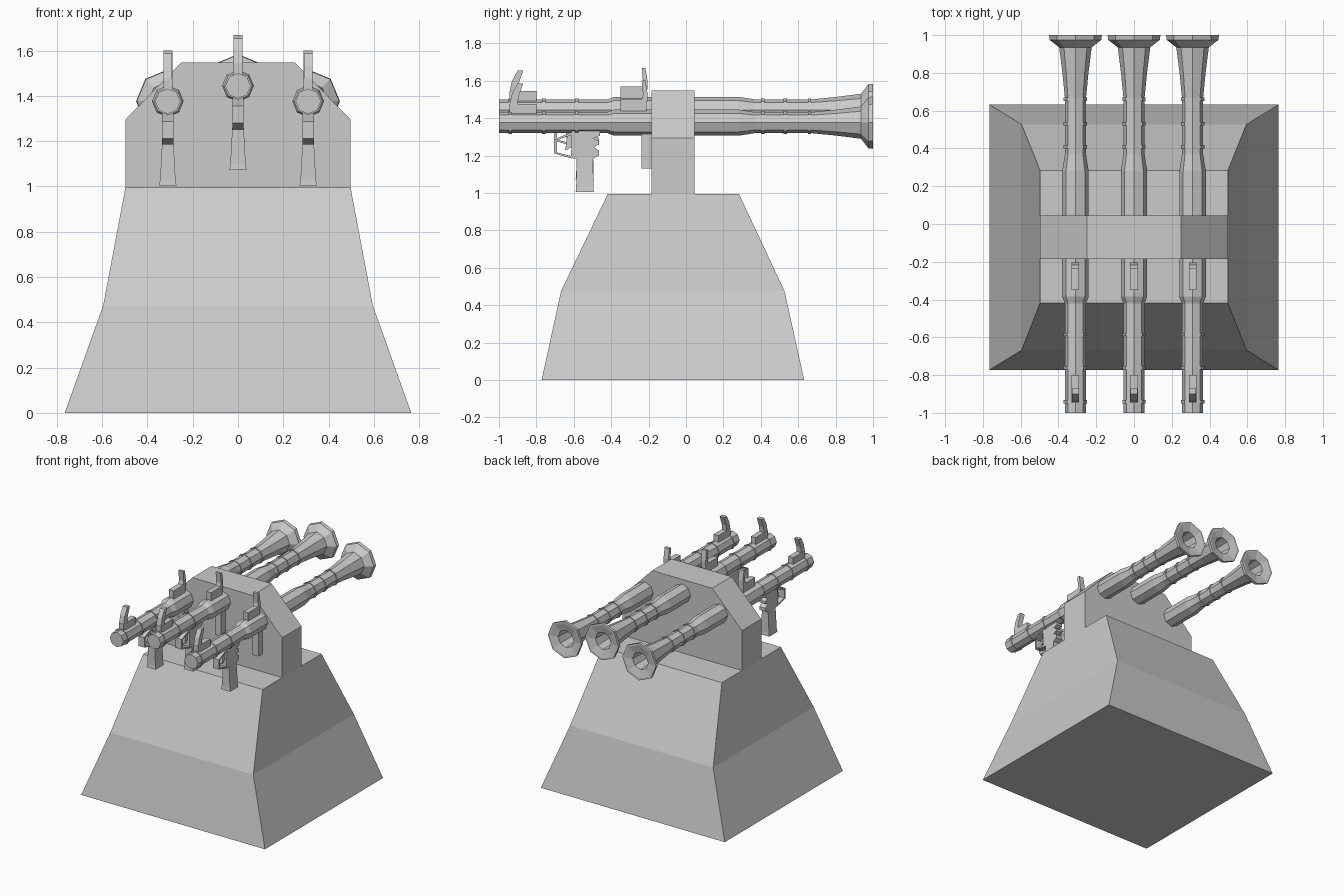
import bpy, bmesh
from math import sin, cos, pi


def loft(name, rings):
    """Closed skin through rings that have equal point counts."""
    bm = bmesh.new()
    loops = [[bm.verts.new(p) for p in r] for r in rings]
    n = len(loops[0])
    for a, b in zip(loops, loops[1:]):
        for i in range(n):
            j = (i + 1) % n
            bm.faces.new((a[i], a[j], b[j], b[i]))
    bm.faces.new(loops[0])
    bm.faces.new(loops[-1])
    bmesh.ops.recalc_face_normals(bm, faces=bm.faces)
    me = bpy.data.meshes.new(name)
    bm.to_mesh(me)
    bm.free()
    ob = bpy.data.objects.new(name, me)
    bpy.context.collection.objects.link(ob)
    return ob


def rect(hx, y0, y1, z):
    return [(-hx, y0, z), (hx, y0, z), (hx, y1, z), (-hx, y1, z)]


def prism(name, profile, cx, cz, hw):
    """Side profile (y, z) extruded across x, relative to the tube axis."""
    return loft(name, [[(cx + s * hw, y, cz + z) for y, z in profile] for s in (-1, 1)])


# Sloped pedestal
loft("pedestal", [rect(0.765, -0.772, 0.632, 0),
                  rect(0.595, -0.668, 0.527, 0.475),
                  rect(0.497, -0.418, 0.283, 0.995)])

# Upright mounting plate with chamfered shoulders
plate = [(-0.497, 0.99), (0.497, 0.99), (0.497, 1.295), (0.25, 1.548),
         (-0.25, 1.548), (-0.497, 1.295)]
loft("mount_plate", [[(x, y, z) for x, z in plate] for y in (-0.185, 0.045)])


def collar(y, r):
    return [(y - 0.009, r), (y - 0.009, r + 0.006), (y + 0.009, r + 0.006), (y + 0.009, r)]


# Tube outline (y, radius): muzzle, thick middle, flared rear, bore
tube = [(-1.0, 0.056)]
for y in (-0.94, -0.76, -0.585):
    tube += collar(y, 0.056)
tube += [(-0.42, 0.056), (-0.385, 0.07), (0.28, 0.07), (0.37, 0.056)]
for y in (0.41, 0.53, 0.66):
    tube += collar(y, 0.056)
tube += [(0.80, 0.069), (0.935, 0.086), (0.975, 0.137), (1.0, 0.14),
         (1.0, 0.125), (0.985, 0.065), (0.70, 0.045)]

# Side profiles (y, z) with their half widths
parts = {
    "front_sight_block": (0.02, [(-0.945, 0.04), (-0.80, 0.04), (-0.80, 0.10), (-0.945, 0.10)]),
    "front_sight_leaf": (0.019, [(-0.945, 0.09), (-0.90, 0.09), (-0.895, 0.14), (-0.87, 0.21),
                                 (-0.90, 0.21), (-0.93, 0.155)]),
    "rear_sight_block": (0.02, [(-0.35, 0.04), (-0.21, 0.04), (-0.21, 0.125), (-0.35, 0.125)]),
    "rear_sight_leaf": (0.02, [(-0.24, 0.11), (-0.205, 0.11), (-0.205, 0.15), (-0.217, 0.225),
                               (-0.237, 0.225), (-0.23, 0.15)]),
    "grip_housing": (0.025, [(-0.615, -0.19), (-0.61, -0.04), (-0.46, -0.04), (-0.46, -0.07),
                             (-0.495, -0.085), (-0.465, -0.10), (-0.465, -0.118),
                             (-0.495, -0.13), (-0.465, -0.15), (-0.465, -0.175),
                             (-0.50, -0.195)]),
    "guard_top": (0.025, [(-0.705, -0.09), (-0.61, -0.05), (-0.61, -0.065), (-0.705, -0.10)]),
    "guard_front": (0.025, [(-0.705, -0.09), (-0.69, -0.09), (-0.69, -0.165), (-0.705, -0.165)]),
    "guard_bottom": (0.025, [(-0.705, -0.155), (-0.61, -0.18), (-0.61, -0.192), (-0.705, -0.165)]),
    "trigger": (0.01, [(-0.635, -0.06), (-0.61, -0.06), (-0.61, -0.13), (-0.645, -0.15)]),
    "rear_handle": (0.025, [(-0.237, -0.04), (-0.18, -0.04), (-0.18, -0.245), (-0.237, -0.245)]),
}

# Three launchers, the middle one raised
for label, cx, cz in (("left", -0.31, 1.376), ("middle", 0, 1.444), ("right", 0.31, 1.376)):
    loft(label + "_tube", [[(cx + r * cos(i * pi / 4), y, cz + r * sin(i * pi / 4))
                            for i in range(8)] for y, r in tube])
    for part, (hw, profile) in parts.items():
        prism(f"{label}_{part}", profile, cx, cz, hw)
    # Pistol grip widening downwards
    grip = loft(label + "_pistol_grip", [rect(0.025, -0.585, -0.497, -0.18),
                                         rect(0.034, -0.587, -0.495, -0.345),
                                         rect(0.038, -0.59, -0.493, -0.372)])
    grip.location = (cx, 0, cz)
